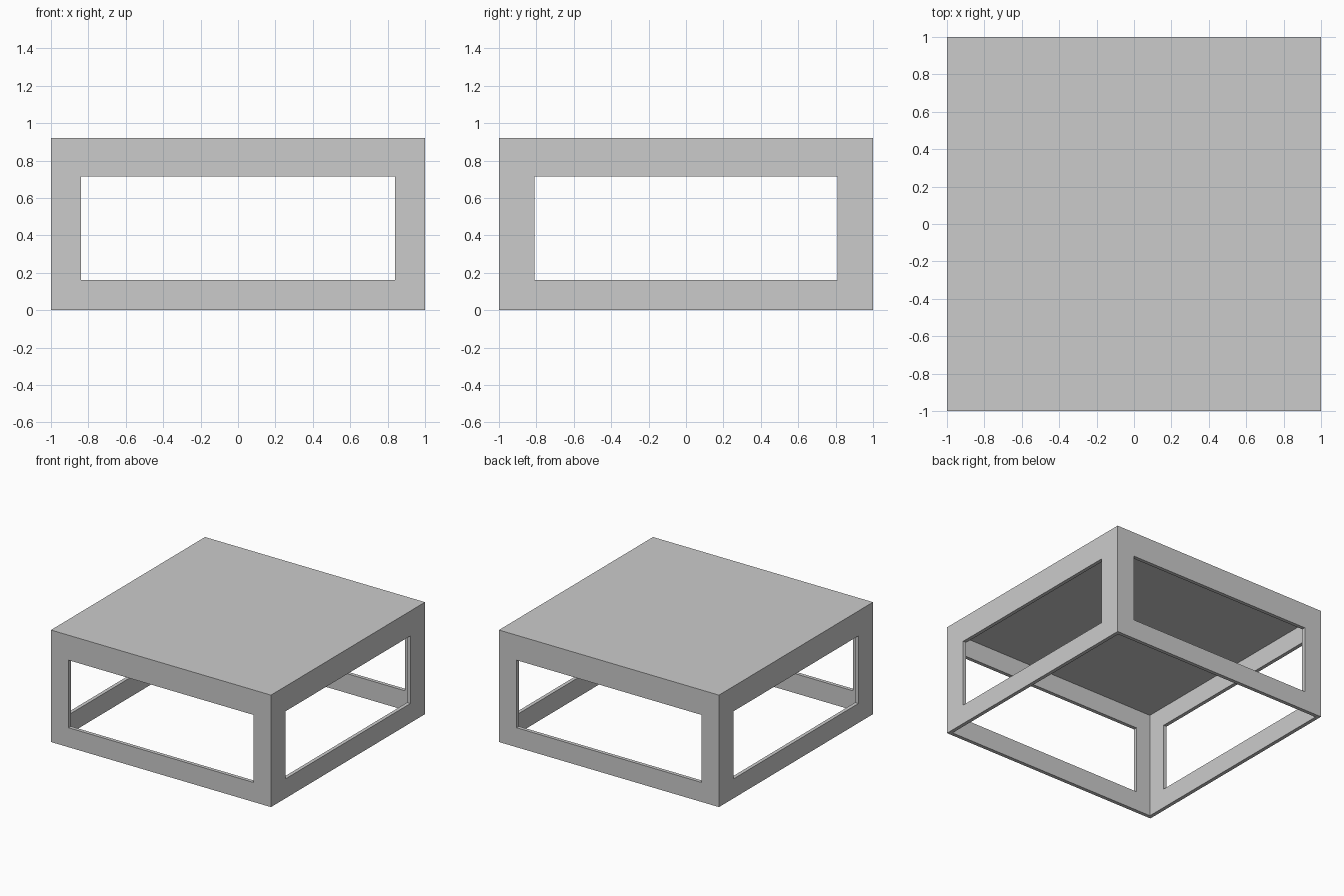
import bpy, bmesh
from mathutils import Matrix
from math import pi

if "Cube" in bpy.data.objects:
    bpy.data.objects.remove(bpy.data.objects["Cube"])

H = 0.872      # frame height
TOP = 0.92     # overall height
T = 0.03       # panel thickness
W = 0.16       # width of the frame members


def new_object(name, bm):
    bmesh.ops.recalc_face_normals(bm, faces=bm.faces)
    mesh = bpy.data.meshes.new(name)
    bm.to_mesh(mesh)
    bm.free()
    ob = bpy.data.objects.new(name, mesh)
    bpy.context.collection.objects.link(ob)
    return ob


def frame_panel(name, half, offset, angle):
    """Upright rectangular frame, outer face at -y, rotated about z."""
    bm = bmesh.new()
    outer = [(-half, 0), (half, 0), (half, H), (-half, H)]
    i = half - W
    inner = [(-i, W), (i, W), (i, 0.715), (-i, 0.715)]
    ring_o = [bm.verts.new((x, -offset, z)) for x, z in outer]
    ring_i = [bm.verts.new((x, -offset, z)) for x, z in inner]
    for k in range(4):
        n = (k + 1) % 4
        bm.faces.new((ring_o[k], ring_o[n], ring_i[n], ring_i[k]))
    # give the flat frame its thickness
    ext = bmesh.ops.extrude_face_region(bm, geom=bm.faces[:], use_keep_orig=True)
    moved = [g for g in ext["geom"] if isinstance(g, bmesh.types.BMVert)]
    bmesh.ops.translate(bm, verts=moved, vec=(0, T, 0))
    bmesh.ops.rotate(bm, verts=bm.verts, matrix=Matrix.Rotation(angle, 3, 'Z'))
    return new_object(name, bm)


# front and back frames run full width; side frames fit between them
frame_panel("front_frame", 1.0, 1.0, 0)
frame_panel("back_frame", 1.0, 1.0, pi)
frame_panel("right_frame", 1.0 - T, 1.0, pi / 2)
frame_panel("left_frame", 1.0 - T, 1.0, -pi / 2)

# table top slab
bm = bmesh.new()
bmesh.ops.create_cube(bm, size=1)
bmesh.ops.scale(bm, vec=(2, 2, TOP - H), verts=bm.verts)
bmesh.ops.translate(bm, vec=(0, 0, (TOP + H) / 2), verts=bm.verts)
new_object("table_top", bm)
